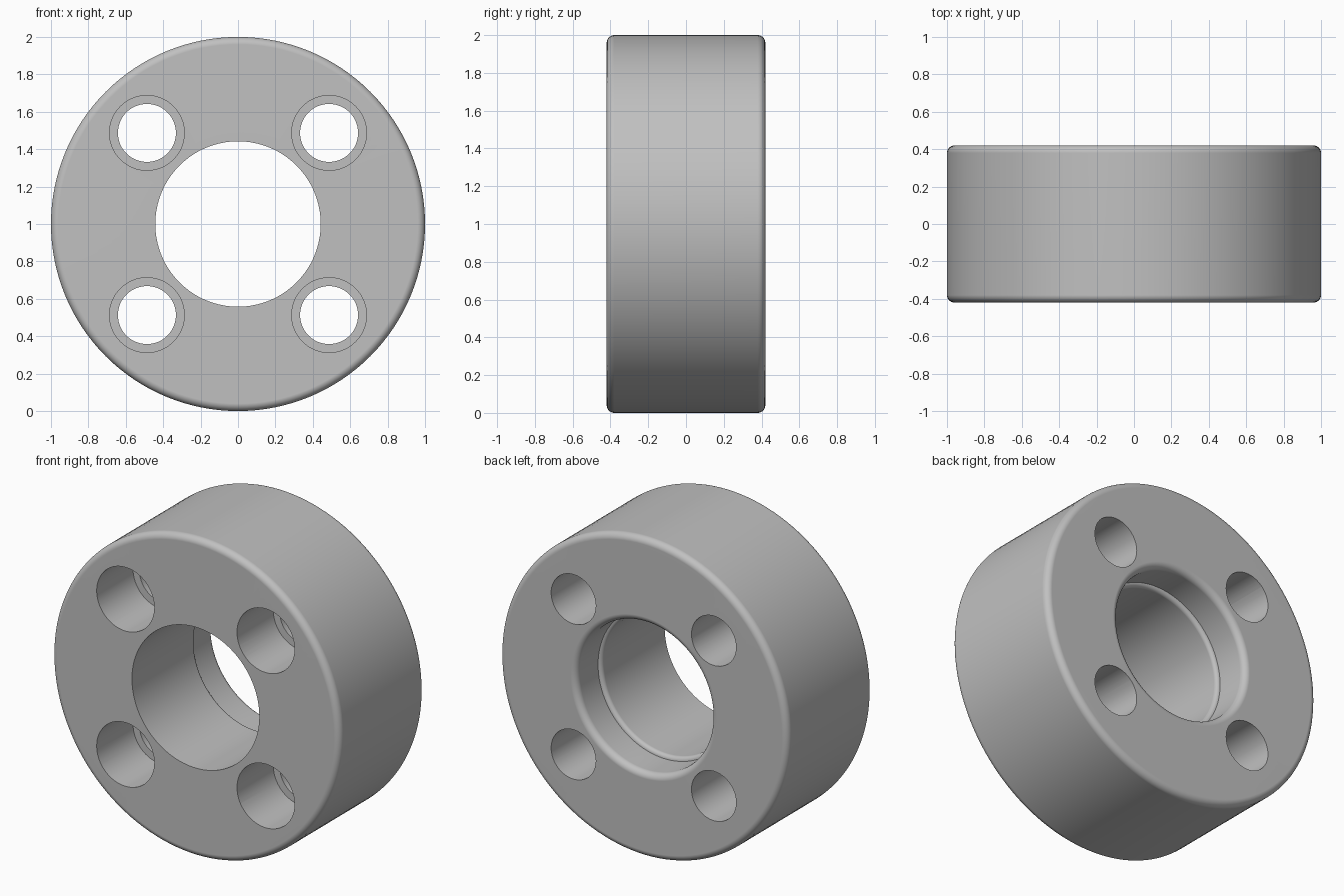
import bpy, bmesh
from math import sin, cos, pi, radians

default = bpy.data.objects.get("Cube")
if default:
    bpy.data.objects.remove(default, do_unlink=True)

HALF = 0.42          # half thickness
MID = 1.0            # height of the axis
SEGMENTS = 128

grey = bpy.data.materials.new("plain_grey")
grey.use_nodes = True
colour = (0.53, 0.53, 0.53, 1)
grey.diffuse_color = colour
grey.node_tree.nodes["Principled BSDF"].inputs["Base Color"].default_value = colour


def fillet(r, y, size, start, steps=6):
    """Quarter round of (radius, y) points, turning 90 degrees from start."""
    angles = [radians(start + 90 * i / steps) for i in range(steps + 1)]
    return [(r + size * cos(a), y + size * sin(a)) for a in angles]


def lathe(name, profile, x=0, z=MID, segments=SEGMENTS):
    """Spin a closed (radius, y) profile around the y axis."""
    bm = bmesh.new()
    rings = []
    for i in range(segments):
        a = 2 * pi * i / segments
        rings.append([bm.verts.new((x + r * cos(a), y, z + r * sin(a))) for r, y in profile])
    n = len(profile)
    for i in range(segments):
        here, after = rings[i], rings[(i + 1) % segments]
        for j in range(n):
            k = (j + 1) % n
            bm.faces.new((here[j], here[k], after[k], after[j]))
    bmesh.ops.remove_doubles(bm, verts=bm.verts, dist=1e-5)
    bmesh.ops.recalc_face_normals(bm, faces=bm.faces)
    mesh = bpy.data.meshes.new(name)
    bm.to_mesh(mesh)
    bm.free()
    mesh.materials.append(grey)
    obj = bpy.data.objects.new(name, mesh)
    bpy.context.collection.objects.link(obj)
    return obj


# Ring body: rounded rim, straight front bore, wider rounded recess at the back
BORE, RECESS, EDGE, STEP = 0.442, 0.467, 0.04, 0.205
profile = [(BORE, -HALF)]
profile += fillet(1 - EDGE, -HALF + EDGE, EDGE, -90)
profile += fillet(1 - EDGE, HALF - EDGE, EDGE, 0)
profile += fillet(RECESS + EDGE, HALF - EDGE, EDGE, 90)
profile += fillet(RECESS, STEP - 0.025, RECESS - BORE, 90)
body = lathe("flange_ring", profile)

# Four counterbored screw holes
SPACING, HOLE, COUNTERBORE, LEDGE = 0.487, 0.155, 0.2, -0.06
drill = [(0, -0.6), (COUNTERBORE, -0.6), (COUNTERBORE, LEDGE), (HOLE, LEDGE), (HOLE, 0.6), (0, 0.6)]
for sx in (-1, 1):
    for sz in (-1, 1):
        cutter = lathe("hole_cutter", drill, sx * SPACING, MID + sz * SPACING, 64)
        cutter.hide_render = True
        cut = body.modifiers.new("screw_hole", 'BOOLEAN')
        cut.operation = 'DIFFERENCE'
        cut.solver = 'EXACT'
        cut.object = cutter
        bpy.context.view_layer.objects.active = body
        bpy.ops.object.modifier_apply(modifier=cut.name)
        bpy.data.objects.remove(cutter, do_unlink=True)

# Smooth curved walls, crisp hole edges
bpy.ops.object.select_all(action='DESELECT')
body.select_set(True)
bpy.context.view_layer.objects.active = body
bpy.ops.object.shade_smooth_by_angle(angle=radians(30))
weighted = body.modifiers.new("even_shading", 'WEIGHTED_NORMAL')
weighted.keep_sharp = True
